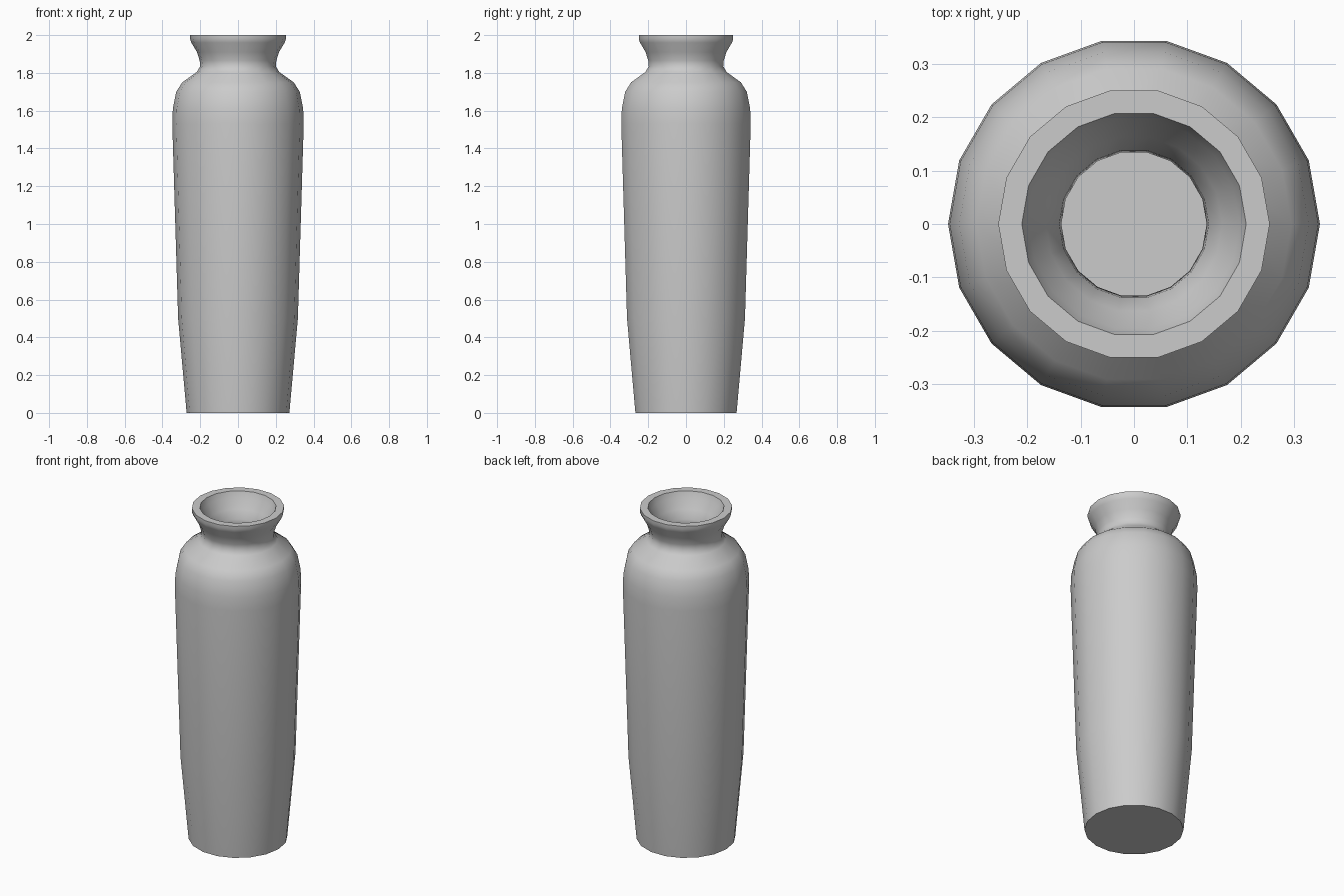
import bpy, bmesh, math

cube = bpy.data.objects.get("Cube")
if cube:
    bpy.data.objects.remove(cube, do_unlink=True)

SIDES = 18

clay = bpy.data.materials.new("light_grey_clay")
clay.use_nodes = True
GREY = (0.6, 0.6, 0.6, 1)
clay.diffuse_color = GREY
clay.node_tree.nodes["Principled BSDF"].inputs["Base Color"].default_value = GREY

# Radius and height, from the foot up to the lip
outer = [(0.272, 0), (0.317, 0.5), (0.348, 1.53), (0.345, 1.61), (0.327, 1.7),
         (0.295, 1.75), (0.218, 1.805), (0.2, 1.835), (0.203, 1.865),
         (0.217, 1.91), (0.247, 1.96), (0.254, 1.98), (0.254, 2)]
# Inside wall, from the lip down to the hollow floor
inner = [(0.21, 2), (0.198, 1.965), (0.165, 1.91), (0.14, 1.86), (0.136, 1.82),
         (0.16, 1.785), (0.26, 1.71), (0.285, 1.66), (0.298, 1.53),
         (0.267, 0.5), (0.226, 0.05)]


def lathe(name, profile, material):
    """Turn a profile around z and close both ends with flat caps."""
    bm = bmesh.new()
    rings = []
    for r, z in profile:
        angles = [math.tau * i / SIDES for i in range(SIDES)]
        rings.append([bm.verts.new((r * math.cos(a), r * math.sin(a), z)) for a in angles])
    for low, high in zip(rings, rings[1:]):
        for i in range(SIDES):
            j = (i + 1) % SIDES
            bm.faces.new((low[i], low[j], high[j], high[i]))
    bm.faces.new(rings[0][::-1])
    bm.faces.new(rings[-1])
    bmesh.ops.recalc_face_normals(bm, faces=bm.faces)
    mesh = bpy.data.meshes.new(name)
    bm.to_mesh(mesh)
    bm.free()
    mesh.materials.append(material)
    obj = bpy.data.objects.new(name, mesh)
    bpy.context.collection.objects.link(obj)
    return obj


# Hollow vase body with neck and flared lip
vase = lathe("vase", outer + inner, clay)
bpy.ops.object.select_all(action="DESELECT")
vase.select_set(True)
bpy.context.view_layer.objects.active = vase
bpy.ops.object.shade_smooth_by_angle(angle=math.radians(50))
